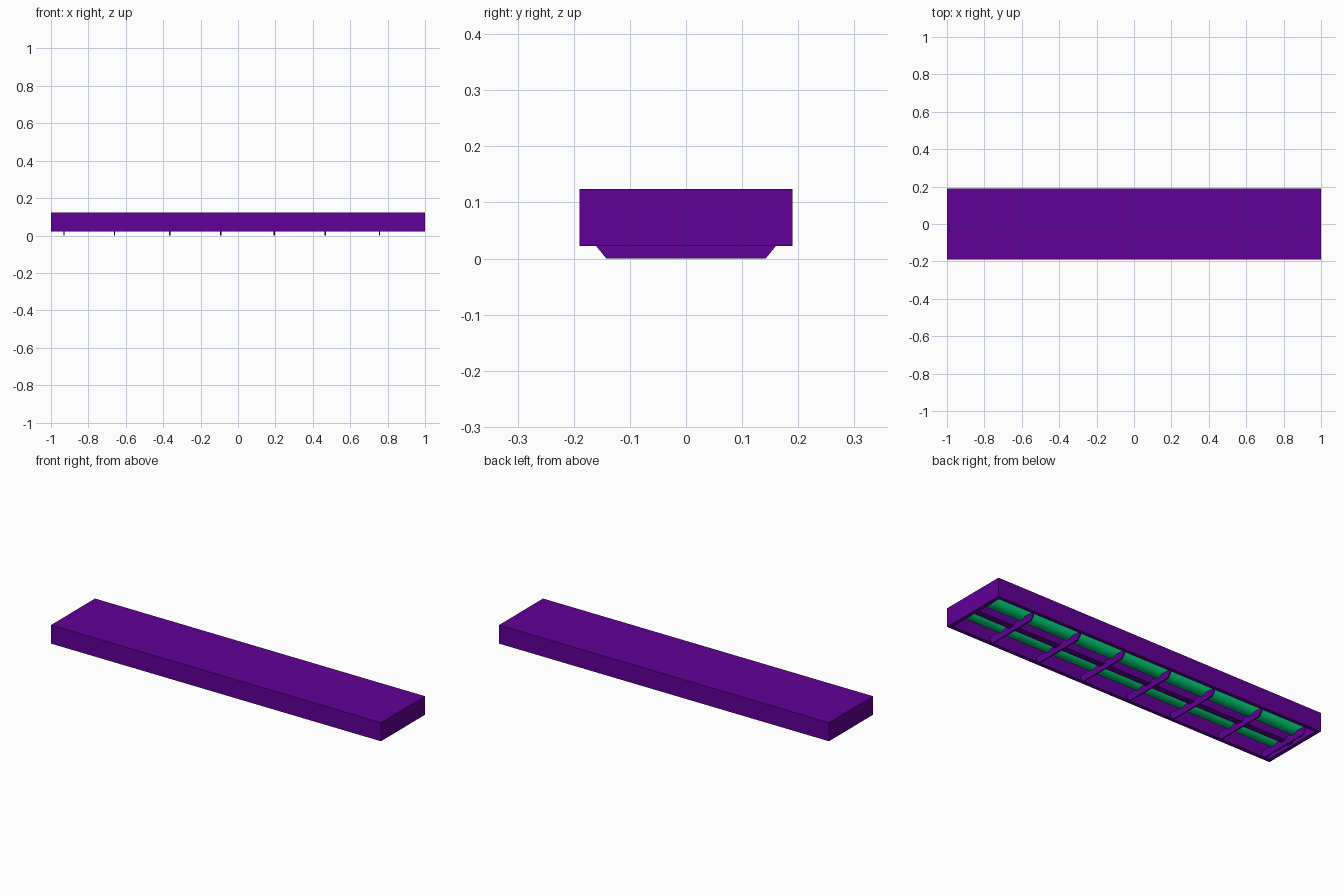
import bpy, bmesh, math
from mathutils import Matrix, Vector

cube = bpy.data.objects.get("Cube")
if cube:
    bpy.data.objects.remove(cube, do_unlink=True)


def material(name, rgb):
    m = bpy.data.materials.new(name)
    m.use_nodes = True
    m.diffuse_color = (*rgb, 1)
    m.node_tree.nodes["Principled BSDF"].inputs["Base Color"].default_value = (*rgb, 1)
    return m


purple = material("purple", (0.12, 0.0, 0.31))
green = material("green", (0.0, 0.58, 0.17))


def finish(bm, name, mat):
    bmesh.ops.recalc_face_normals(bm, faces=bm.faces)
    mesh = bpy.data.meshes.new(name)
    bm.to_mesh(mesh)
    bm.free()
    mesh.materials.append(mat)
    ob = bpy.data.objects.new(name, mesh)
    bpy.context.collection.objects.link(ob)
    return ob


def box(bm, size, centre):
    bmesh.ops.create_cube(
        bm, size=1, matrix=Matrix.Translation(centre) @ Matrix.Diagonal((*size, 1)))


# Housing: a shallow tray, open underneath with a flat rim
HALF_Y, RIM_Z, TOP_Z, RIM = 0.19, 0.022, 0.124, 0.028
bm = bmesh.new()
box(bm, (2, 2 * HALF_Y, TOP_Z - RIM_Z), (0, 0, (TOP_Z + RIM_Z) / 2))
under = min(bm.faces, key=lambda f: f.calc_center_median().z)
bmesh.ops.inset_region(bm, faces=[under], thickness=RIM)
well = bmesh.ops.extrude_face_region(bm, geom=[under])
if under.is_valid:
    bm.faces.remove(under)
for v in well["geom"]:
    if isinstance(v, bmesh.types.BMVert):
        v.co.z = TOP_Z - 0.012
finish(bm, "housing", purple)

# Centre channel between the tubes
bm = bmesh.new()
box(bm, (1.944, 0.036, 0.088), (0, 0, 0.07))
finish(bm, "centre_channel", purple)

# Two long tubes
RADIUS = 0.034
for side, y in (("back", 0.075), ("front", -0.075)):
    bm = bmesh.new()
    bmesh.ops.create_cone(
        bm, cap_ends=True, segments=32, radius1=RADIUS, radius2=RADIUS, depth=1.94,
        matrix=Matrix.Translation((0, y, 0.064)) @ Matrix.Rotation(math.pi / 2, 4, "Y"))
    tube = finish(bm, side + "_tube", green)
    for f in tube.data.polygons:
        f.use_smooth = len(f.vertices) == 4

# Guard straps: thin upright plates with slanted ends, tucked inside the rim
half = [(0.142, 0), (0.16, 0.022), (0.16, 0.04)]
outline = half + [(-y, z) for y, z in reversed(half)]
THICK = 0.007
for i, x in enumerate((-0.93, -0.66, -0.365, -0.093, 0.193, 0.467, 0.757)):
    bm = bmesh.new()
    face = bm.faces.new([bm.verts.new((x - THICK / 2, y, z)) for y, z in outline])
    out = bmesh.ops.extrude_face_region(bm, geom=[face])
    bmesh.ops.translate(
        bm, vec=Vector((THICK, 0, 0)),
        verts=[v for v in out["geom"] if isinstance(v, bmesh.types.BMVert)])
    finish(bm, f"guard_strap_{i + 1}", purple)
